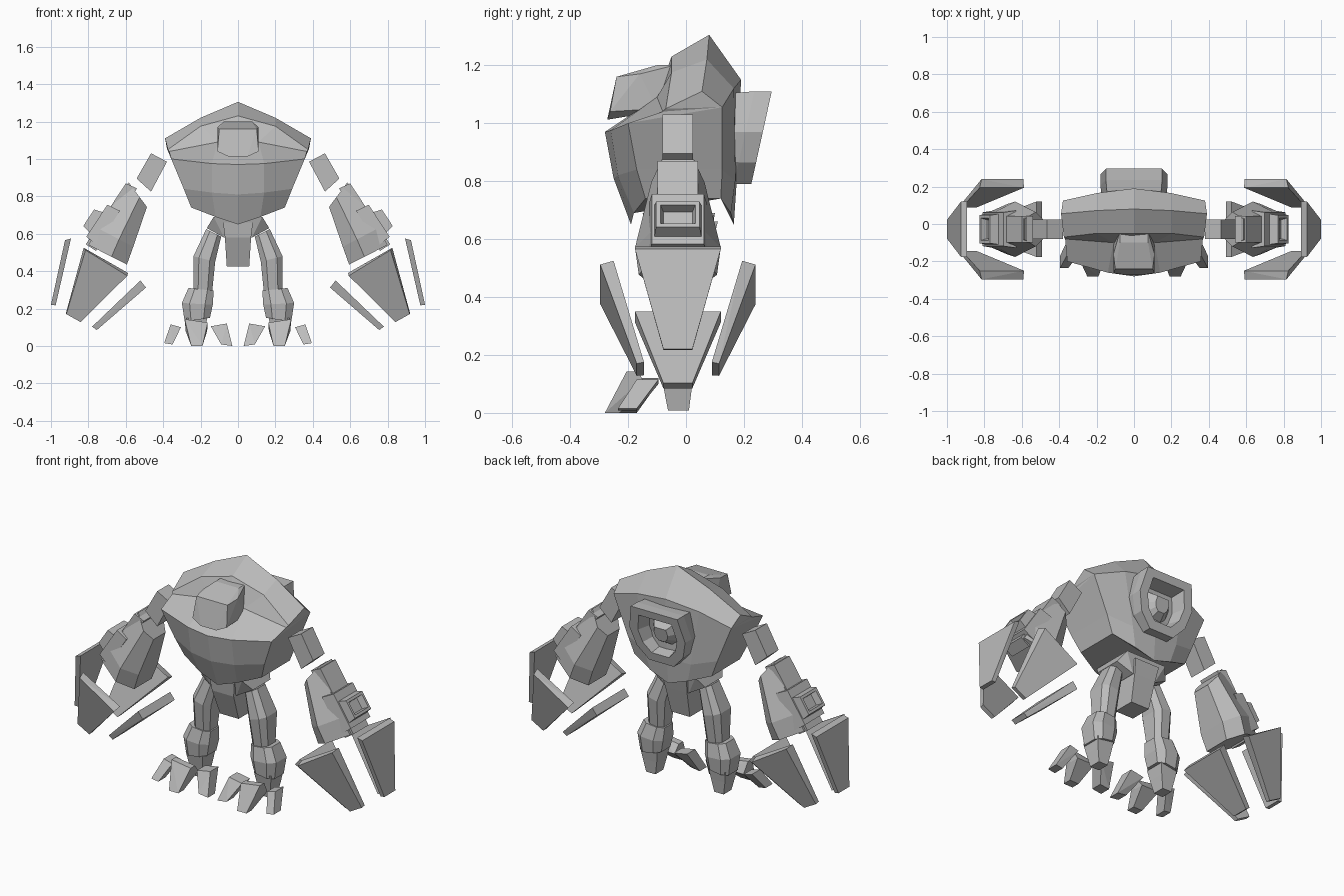
import bpy, bmesh
from mathutils import Vector

if "Cube" in bpy.data.objects:
    bpy.data.objects.remove(bpy.data.objects["Cube"])

GREY = bpy.data.materials.new("plain grey")
GREY.diffuse_color = (0.5, 0.5, 0.5, 1)
GREY.use_nodes = True
GREY.node_tree.nodes["Principled BSDF"].inputs["Base Color"].default_value = GREY.diffuse_color
ARM_Y = -0.028  # depth centre of arms and legs


def finish(name, bm, mirror):
    bmesh.ops.recalc_face_normals(bm, faces=bm.faces)
    me = bpy.data.meshes.new(name)
    bm.to_mesh(me)
    bm.free()
    me.materials.append(GREY)
    ob = bpy.data.objects.new(name, me)
    bpy.context.collection.objects.link(ob)
    if mirror:
        m = ob.modifiers.new("mirror", 'MIRROR')
        m.use_mirror_merge = False
    return ob


def hull(name, pts, mirror=False):
    bm = bmesh.new()
    for p in pts:
        bm.verts.new(p)
    bmesh.ops.convex_hull(bm, input=bm.verts)
    bmesh.ops.dissolve_limit(bm, angle_limit=0.02, verts=bm.verts, edges=bm.edges)
    return finish(name, bm, mirror)


def loft(name, rings, mirror=False):
    bm = bmesh.new()
    loops = [[bm.verts.new(p) for p in r] for r in rings]
    n = len(loops[0])
    for a, b in zip(loops, loops[1:]):
        for i in range(n):
            j = (i + 1) % n
            bm.faces.new((a[i], a[j], b[j], b[i]))
    bm.faces.new(loops[0])
    bm.faces.new(loops[-1])
    return finish(name, bm, mirror)


def both(half):
    """Close a half ring (front centre ... back centre) across x = 0."""
    return half + [(-x, y, z) for x, y, z in reversed(half[1:-1])]


def rect(x0, x1, y0, y1, z, z1=None):
    z1 = z if z1 is None else z1
    return [(x0, y0, z), (x1, y0, z1), (x1, y1, z1), (x0, y1, z)]


# Torso: lower shell, chest rim, recessed shelf, hood lip, hood ridge
back_edge = [(.38, .125, 1.055), (.2, .165, 1.12), (0, .19, 1.15)]
torso = [
    [(0, -.19, .65), (.12, -.18, .69), (.25, -.14, .74),
     (.25, .12, .74), (.12, .155, .69), (0, .165, .65)],
    [(0, -.25, .81), (.14, -.235, .82), (.29, -.17, .84),
     (.29, .125, .84), (.15, .17, .8), (0, .175, .8)],
    [(0, -.28, .97), (.14, -.26, .975), (.357, -.2, 1.0)] + back_edge,
    [(0, -.1, 1.09), (.11, -.1, 1.09), (.368, -.08, 1.04)] + back_edge,
    [(0, -.05, 1.23), (.2, -.05, 1.175), (.375, -.07, 1.05)] + back_edge,
]
ridge = [(0, .08, 1.305), (.2, .072, 1.22), (.39, .055, 1.11)]


def build_torso():
    bm = bmesh.new()
    seen = {}

    def v(p):
        k = tuple(round(c, 4) for c in p)
        if k not in seen:
            seen[k] = bm.verts.new(p)
        return seen[k]

    def face(pts):
        vs = list(dict.fromkeys(v(p) for p in pts))
        if len(vs) > 2 and not bm.faces.get(vs):
            bm.faces.new(vs)

    rings = [both(r) for r in torso]
    for a, b in zip(rings, rings[1:]):
        for i in range(len(a)):
            j = (i + 1) % len(a)
            face((a[i], a[j], b[j], b[i]))
    face(rings[0])
    lip, back = torso[-1][:3], back_edge[::-1]
    for s in (1, -1):
        row = lambda r: [(s * x, y, z) for x, y, z in r]
        l, m, b = row(lip), row(ridge), row(back)
        for i in range(2):
            face((l[i], l[i + 1], m[i + 1], m[i]))
            face((m[i], m[i + 1], b[i + 1], b[i]))
        face((l[2], m[2], b[2]))
    finish("torso", bm, False)


build_torso()

# Head
hull("head", [(s * x, y, z) for s in (1, -1) for x, y, z in (
    (.1, -.24, 1.16), (.11, -.262, 1.04), (.05, -.272, 1.012),
    (.075, -.1, 1.2), (.075, -.04, 1.2), (.11, -.16, 1.17),
    (.11, -.1, 1.05), (.09, -.04, 1.05))])

# Back exhaust: hollow tilted ring with a plug inside
rim = [(.15, 1.11), (.18, .97), (.15, .865), (.08, .79)]
rim += [(-x, z) for x, z in reversed(rim)]


def exhaust_ring(scale, depth, flat=None):
    out = []
    for x, z in rim:
        zz = .96 + (z - .96) * scale
        y = .263 + (zz - .96) * .22 - depth if flat is None else flat
        out.append((x * scale, y, zz))
    return out


loft("back_exhaust", [exhaust_ring(.95, 0, .14), exhaust_ring(1, .06),
                      exhaust_ring(1, 0), exhaust_ring(.7, 0),
                      exhaust_ring(.6, .08), exhaust_ring(.45, .08),
                      exhaust_ring(.25, .03)])

# Pelvis
hull("pelvis_wings", [(s * x, y, z) for s in (1, -1) for x, y, z in (
    (.13, -.15, .69), (.13, .1, .69), (.167, -.1, .63), (.167, .06, .63),
    (.075, -.12, .58), (.075, .08, .58))])
loft("pelvis_block", [rect(-.08, .08, -.15, .11, .66), rect(-.07, .07, -.14, .09, .58),
                      rect(-.06, .06, -.08, .05, .425)])


# Legs
def leg_ring(x0, x1, h, z0, z1):
    c = (x1 - x0) * .25
    zc = (z1 - z0) * .25
    return [(x0, ARM_Y - h * .6, z0), (x0 + c, ARM_Y - h, z0 + zc),
            (x1 - c, ARM_Y - h, z1 - zc), (x1, ARM_Y - h * .6, z1),
            (x1, ARM_Y + h * .6, z1), (x1 - c, ARM_Y + h, z1 - zc),
            (x0 + c, ARM_Y + h, z0 + zc), (x0, ARM_Y + h * .6, z0)]


loft("thigh", [leg_ring(.09, .17, .06, .585, .625), leg_ring(.122, .238, .08, .45, .48),
               leg_ring(.14, .238, .055, .27, .29)], True)
loft("shin", [leg_ring(.13, .265, .065, .295, .31), leg_ring(.135, .3, .08, .22, .23),
              leg_ring(.15, .285, .07, .15, .13)], True)
loft("heel_spike", [rect(.165, .275, -.09, .03, .15), rect(.175, .265, -.077, .02, .085),
                    rect(.19, .25, -.062, .01, .008)], True)
hull("front_claw", rect(.162, .285, -.205, -.165, .125, .143)
     + rect(.165, .28, -.19, -.13, .08) + rect(.19, .25, -.28, -.23, 0), True)
hull("outer_claw", rect(.305, .36, -.17, -.095, .1, .115) + rect(.35, .395, -.235, -.17, .008, .015), True)
hull("inner_claw", rect(.145, .06, -.17, -.095, .105, .12) + rect(.09, .03, -.235, -.17, .008, 0), True)


# Arms
def slab(name, corners, h0, h1):
    """Four x-z corners, the first two wide (h0), the last two narrow (h1)."""
    hull(name, [(x, ARM_Y + s * (h0 if i < 2 else h1), z)
                for i, (x, z) in enumerate(corners) for s in (1, -1)], True)


slab("upper_arm", [(.465, 1.03), (.38, .985), (.465, .825), (.542, .895)], .053, .053)


def arm_ring(a, b, h, w=.6):
    a, b = Vector(a), Vector(b)
    return [(p.x, ARM_Y + y * h, p.y) for p, y in (
        (a, -w), (a.lerp(b, .4), -1), (b, -w), (b, w), (a.lerp(b, .4), 1), (a, w))]


loft("forearm", [arm_ring((.487, .743), (.585, .875), .092),
                 arm_ring((.56, .53), (.75, .63), .148),
                 arm_ring((.594, .435), (.8, .54), .135)], True)

# Vents on the outer forearm, placed along the limb (t) and outward (n)
T, N = Vector((.549, -.836)), Vector((.836, .549))


def vent_ring(t0, t1, n, h):
    out = []
    for t, s in ((t0, -1), (t0, 1), (t1, 1), (t1, -1)):
        p = Vector((.59, .875)) + T * t + N * n
        out.append((p.x, ARM_Y + s * h, p.y))
    return out


loft("forearm_cover", [vent_ring(0, .4, -.06, .07), vent_ring(.01, .4, .005, .07)], True)
loft("vent_base", [vent_ring(.15, .37, -.05, .1), vent_ring(.16, .365, .025, .09)], True)
loft("vent_frame", [vent_ring(.2, .34, 0, .085), vent_ring(.22, .325, .07, .075),
                    vent_ring(.235, .31, .07, .06), vent_ring(.24, .305, .035, .05)], True)

# Four tapered gauntlet plates around each wrist
slab("outer_plate", [(.893, .575), (.925, .565), (1.0, .22), (.975, .217)], .148, .05)
slab("inner_plate", [(.522, .35), (.492, .312), (.755, .085), (.78, .103)], .148, .05)
for name, s in (("front_plate", -1), ("back_plate", 1)):
    hull(name, [(x, ARM_Y + s * d, z) for x, z, d in (
        (.825, .525, .222), (.588, .39, .222), (.815, .512, .268), (.592, .375, .268),
        (.92, .175, .117), (.84, .13, .117), (.918, .17, .142), (.842, .128, .142))], True)
